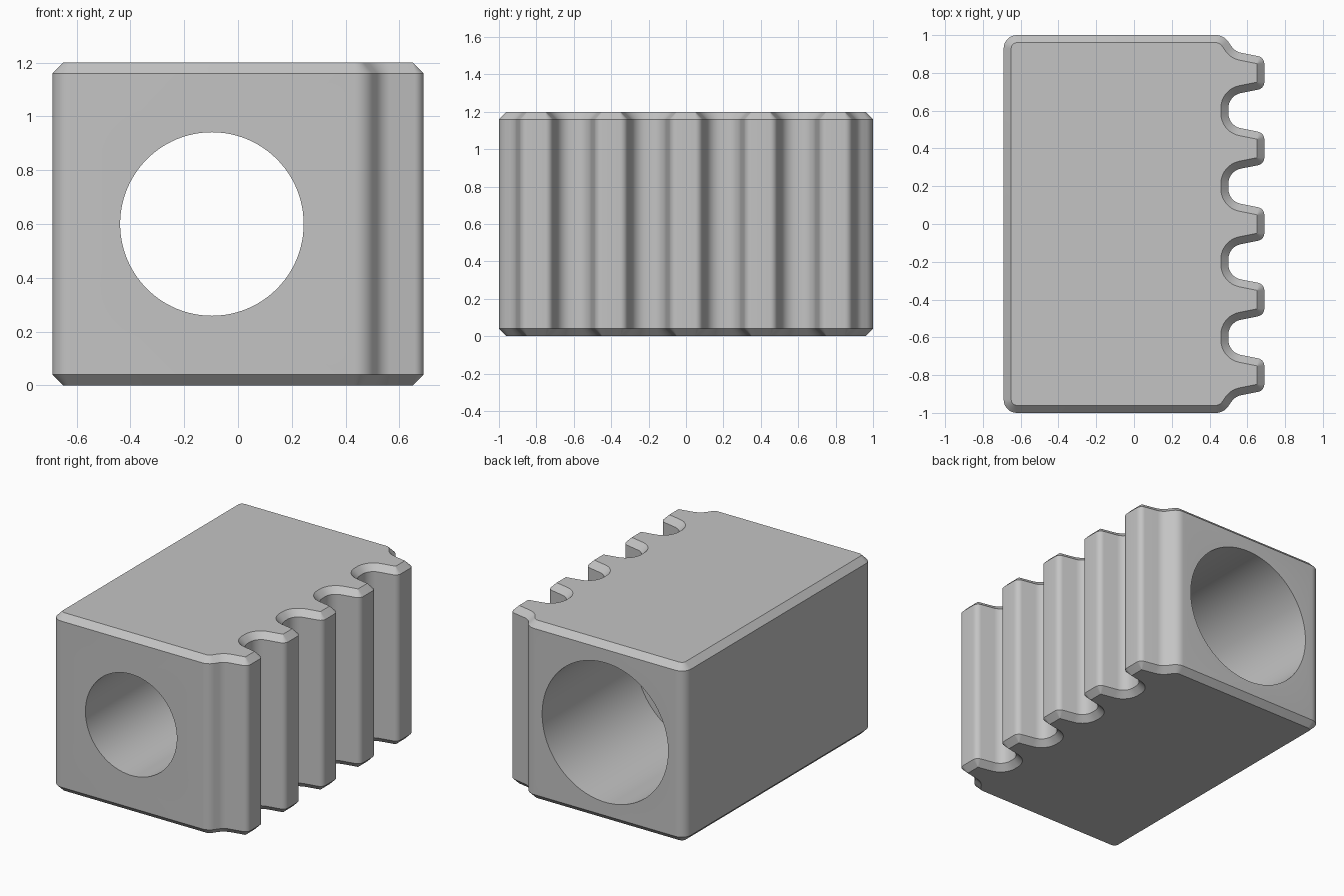
import bpy, bmesh, math
from mathutils import Vector, Matrix

if "Cube" in bpy.data.objects:
    bpy.data.objects.remove(bpy.data.objects["Cube"])

HEIGHT, CHAMFER, PITCH = 1.2, 0.04, 0.4
BORE_X, BORE_Z = -0.097, 0.6

grey = bpy.data.materials.new("light grey metal")
grey.use_nodes = True
grey.diffuse_color = (0.55, 0.55, 0.55, 1)
grey.node_tree.nodes["Principled BSDF"].inputs["Base Color"].default_value = grey.diffuse_color


def rack_corners():
    """Counter-clockwise corners of the block outline: x, y, rounding radius."""
    pts = [(-0.69, -1, 0.07), (0.475, -1, 0.08), (0.535, -0.913, 0.08)]
    for i in range(-2, 3):
        y = i * PITCH
        if i > -2:
            pts.append((0.5, y - 0.12, 0.08))
        pts += [(0.69, y - 0.082, 0.041), (0.69, y + 0.082, 0.041)]
        if i < 2:
            pts.append((0.5, y + 0.12, 0.08))
    return pts + [(0.535, 0.913, 0.08), (0.475, 1, 0.08), (-0.69, 1, 0.07)]


def outline(corners, inset, steps=8):
    """Round every corner with an arc, shrinking the whole outline by inset."""
    result = []
    for i, (x, y, r) in enumerate(corners):
        p = Vector((x, y))
        a = (p - Vector(corners[i - 1][:2])).normalized()
        b = (Vector(corners[(i + 1) % len(corners)][:2]) - p).normalized()
        turn = math.atan2(a.x * b.y - a.y * b.x, a.dot(b))
        side = 1 if turn > 0 else -1
        centre = p - a * r * math.tan(abs(turn) / 2) + Vector((-a.y, a.x)) * r * side
        spoke = Vector((a.y, -a.x)) * side
        for k in range(steps + 1):
            d = Matrix.Rotation(turn * k / steps, 2) @ spoke
            result.append(centre + d * (r - inset * side))
    return result


# Toothed block: stacked outlines with chamfered top and bottom rims
corners = rack_corners()
levels = [(0, CHAMFER), (CHAMFER, 0), (HEIGHT - CHAMFER, 0), (HEIGHT, CHAMFER)]
bm = bmesh.new()
rings = [[bm.verts.new((p.x, p.y, z)) for p in outline(corners, inset)]
         for z, inset in levels]
for low, high in zip(rings, rings[1:]):
    for i in range(len(low)):
        j = (i + 1) % len(low)
        bm.faces.new((low[i], low[j], high[j], high[i]))
bm.faces.new(rings[0][::-1])
bm.faces.new(rings[-1])
mesh = bpy.data.meshes.new("rack_block")
bm.to_mesh(mesh)
bm.free()
mesh.materials.append(grey)
block = bpy.data.objects.new("rack_block", mesh)
bpy.context.collection.objects.link(block)


def cut_bore(name, radius, y0, y1):
    """Drill a cylinder along y through the block."""
    bpy.ops.mesh.primitive_cylinder_add(
        vertices=96, radius=radius, depth=y1 - y0,
        location=(BORE_X, (y0 + y1) / 2, BORE_Z), rotation=(math.pi / 2, 0, 0))
    cutter = bpy.context.object
    cutter.name = name
    cutter.hide_render = True
    cutter.data.materials.append(grey)
    mod = block.modifiers.new(name, 'BOOLEAN')
    mod.operation, mod.solver, mod.object = 'DIFFERENCE', 'EXACT', cutter
    bpy.ops.object.select_all(action='DESELECT')
    bpy.context.view_layer.objects.active = block
    block.select_set(True)
    bpy.ops.object.modifier_apply(modifier=name)
    bpy.data.objects.remove(cutter)


# Narrow through bore, and a wide counterbore from the back to mid depth
cut_bore("through_bore_cutter", 0.341, -1.2, 1.2)
cut_bore("counterbore_cutter", 0.47, 0, 1.2)

bpy.ops.object.shade_smooth_by_angle(angle=math.radians(30))
